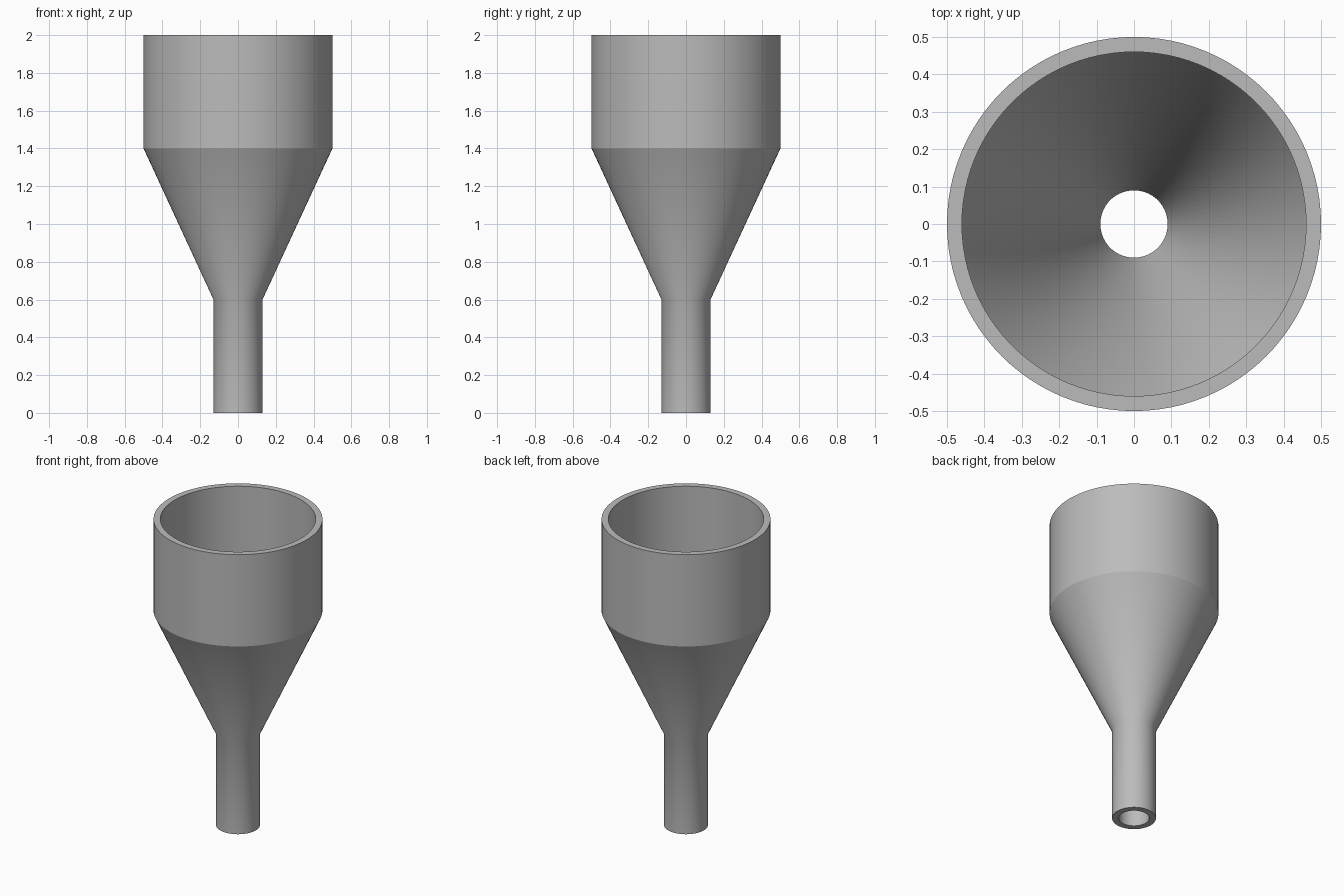
import bpy
import bmesh
import math

SEGMENTS = 96

cube = bpy.data.objects.get("Cube")
if cube:
    bpy.data.objects.remove(cube, do_unlink=True)

# Single grey material
grey = bpy.data.materials.new("plain_grey")
grey.use_nodes = True
colour = (0.5, 0.5, 0.5, 1)
grey.diffuse_color = colour
grey.node_tree.nodes["Principled BSDF"].inputs["Base Color"].default_value = colour

# Closed wall section: radius, height, whether the ring is a crisp edge
section = [
    (0.13, 0.0, True), (0.13, 0.6, False), (0.5, 1.4, True), (0.5, 2.0, True),
    (0.46, 2.0, True), (0.46, 1.4, True), (0.09, 0.6, False), (0.09, 0.0, True),
]


def lathe(name, profile, material):
    """Turn a closed profile around the vertical axis."""
    bm = bmesh.new()
    rings = []
    for radius, height, _ in profile:
        angles = [math.tau * i / SEGMENTS for i in range(SEGMENTS)]
        rings.append([bm.verts.new((radius * math.cos(a), radius * math.sin(a), height))
                      for a in angles])
    for k, ring in enumerate(rings):
        following = rings[(k + 1) % len(rings)]
        for i in range(SEGMENTS):
            j = (i + 1) % SEGMENTS
            face = bm.faces.new((ring[i], ring[j], following[j], following[i]))
            face.smooth = True
    # Crisp rims and shoulder, soft blend into the spout
    for ring, (_, _, crisp) in zip(rings, profile):
        if crisp:
            for i in range(SEGMENTS):
                bm.edges.get((ring[i - 1], ring[i])).smooth = False
    bmesh.ops.recalc_face_normals(bm, faces=bm.faces)
    mesh = bpy.data.meshes.new(name)
    bm.to_mesh(mesh)
    bm.free()
    mesh.materials.append(material)
    obj = bpy.data.objects.new(name, mesh)
    bpy.context.collection.objects.link(obj)
    return obj


# Hollow funnel: cylindrical mouth, cone and spout in one wall
lathe("funnel_body", section, grey)
